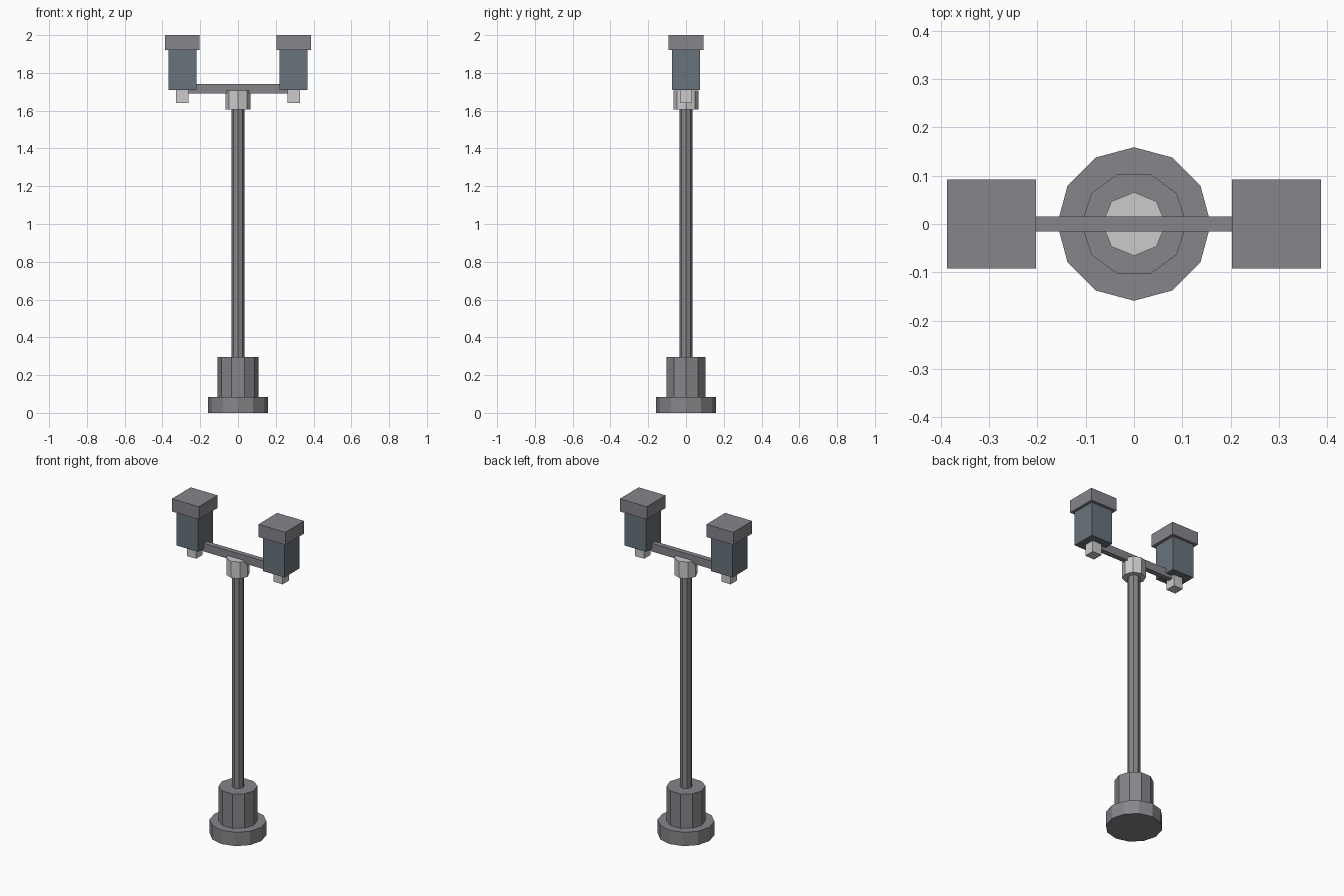
import bpy, bmesh
from math import pi
from mathutils import Matrix

if "Cube" in bpy.data.objects:
    bpy.data.objects.remove(bpy.data.objects["Cube"])


def material(name, rgb):
    m = bpy.data.materials.new(name)
    m.diffuse_color = (*rgb, 1)
    m.use_nodes = True
    m.node_tree.nodes["Principled BSDF"].inputs["Base Color"].default_value = m.diffuse_color
    return m


metal = material("dark_metal", (0.24, 0.24, 0.26))
glass = material("dark_glass", (0.14, 0.17, 0.20))


def finish(name, bm, mat):
    me = bpy.data.meshes.new(name)
    bm.to_mesh(me)
    bm.free()
    if mat:
        me.materials.append(mat)
    ob = bpy.data.objects.new(name, me)
    bpy.context.collection.objects.link(ob)
    return ob


def prism(name, sides, r, z0, z1, mat=None):
    """Upright flat-sided cylinder with a corner on +x."""
    bm = bmesh.new()
    bmesh.ops.create_cone(bm, cap_ends=True, segments=sides, radius1=r, radius2=r, depth=z1 - z0,
                          matrix=Matrix.Translation((0, 0, (z0 + z1) / 2)))
    # put a vertex exactly on the +x axis
    v = max(bm.verts, key=lambda v: v.co.y)
    if abs(v.co.x) < 1e-5:
        bmesh.ops.rotate(bm, verts=bm.verts, matrix=Matrix.Rotation(-pi / 2, 3, 'Z'))
    return finish(name, bm, mat)


def box(name, x, half_x, half_y, z0, z1, mat=None):
    bm = bmesh.new()
    bmesh.ops.create_cube(bm, size=2, matrix=Matrix.Translation((x, 0, (z0 + z1) / 2))
                          @ Matrix.Diagonal((half_x, half_y, (z1 - z0) / 2, 1)))
    return finish(name, bm, mat)


# stepped base, pole and collar
prism("base_plate", 12, 0.159, 0.0, 0.085, metal)
prism("base_plinth", 10, 0.109, 0.085, 0.297, metal)
prism("pole", 8, 0.035, 0.297, 1.61, metal)
prism("collar", 8, 0.066, 1.605, 1.708)

# cross arm carrying both lanterns
box("cross_arm", 0, 0.296, 0.016, 1.69, 1.74, metal)

# lantern on each end
for side, s in (("left", -1), ("right", 1)):
    x = s * 0.295
    box(f"{side}_lantern_body", x, 0.074, 0.074, 1.71, 1.922, glass)
    box(f"{side}_lantern_cap", x, 0.092, 0.092, 1.922, 2.0, metal)
    box(f"{side}_lantern_foot", x, 0.032, 0.032, 1.64, 1.71)
